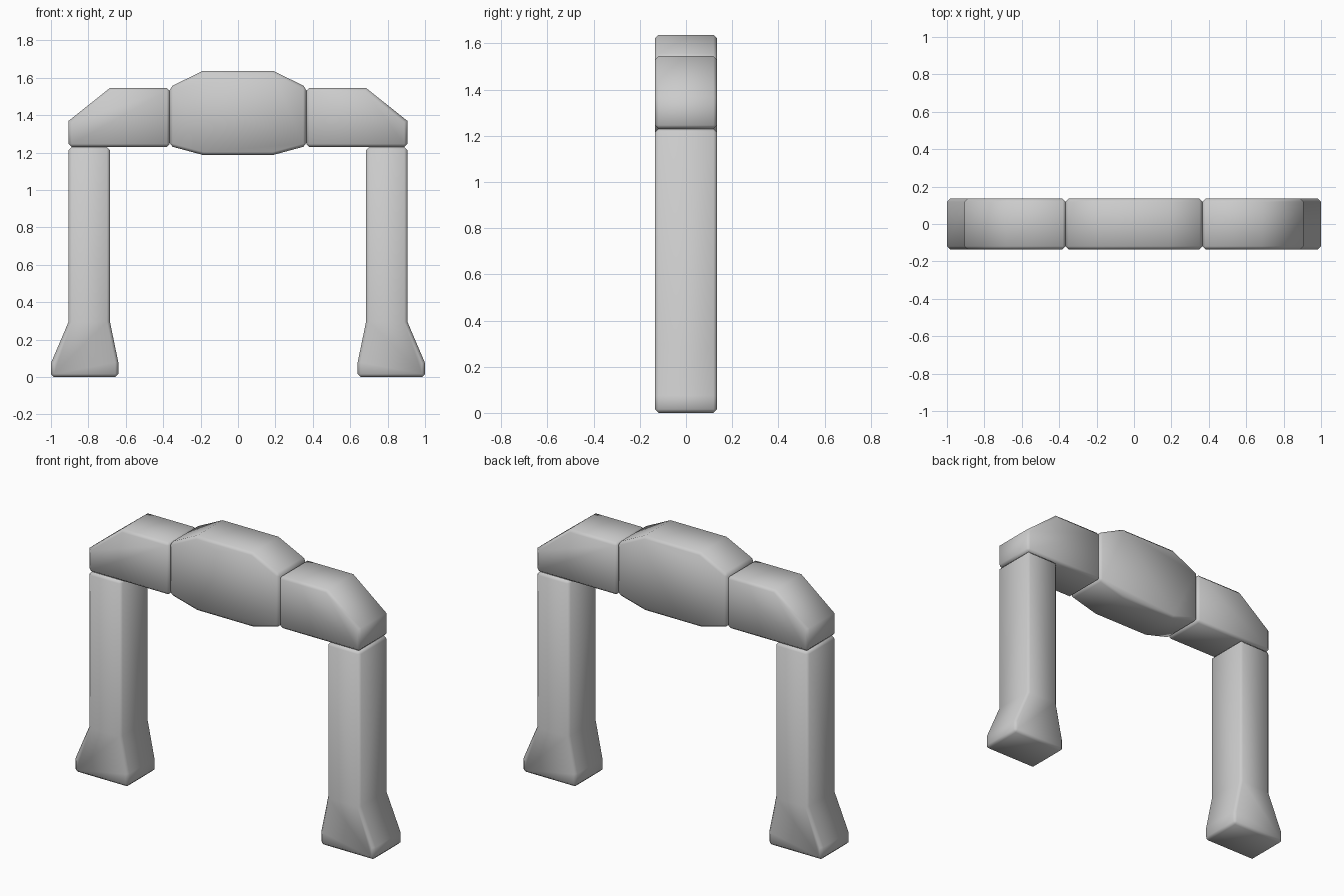
import bpy, bmesh, math

if "Cube" in bpy.data.objects:
    bpy.data.objects.remove(bpy.data.objects["Cube"])

HALF_DEPTH = 0.135


def slab(name, profile, side=1):
    """Extrude an x-z profile through the depth and chamfer its right-angled edges."""
    bm = bmesh.new()
    verts = [bm.verts.new((side * x, -HALF_DEPTH, z)) for x, z in profile]
    face = bm.faces.new(verts)
    ext = bmesh.ops.extrude_face_region(bm, geom=[face])
    moved = [v for v in ext["geom"] if isinstance(v, bmesh.types.BMVert)]
    bmesh.ops.translate(bm, verts=moved, vec=(0, 2 * HALF_DEPTH, 0))
    bmesh.ops.recalc_face_normals(bm, faces=bm.faces)
    sharp = [e for e in bm.edges if e.calc_face_angle(0) > math.radians(58)]
    bmesh.ops.bevel(bm, geom=sharp, offset=0.016, segments=1,
                    profile=0.5, affect='EDGES')
    for f in bm.faces:
        f.smooth = True
    mesh = bpy.data.meshes.new(name)
    bm.to_mesh(mesh)
    bm.free()
    obj = bpy.data.objects.new(name, mesh)
    bpy.context.collection.objects.link(obj)
    return obj


# Pillar with flared foot, and the sloped shoulder block above it
pillar = [(0.64, 0), (1.0, 0), (1.0, 0.075), (0.905, 0.297),
          (0.905, 1.23), (0.685, 1.23), (0.685, 0.297), (0.64, 0.08)]
shoulder = [(0.365, 1.23), (0.905, 1.23), (0.905, 1.37),
            (0.685, 1.545), (0.365, 1.545)]
for side, label in ((-1, "left"), (1, "right")):
    slab(label + "_pillar", pillar, side)
    slab(label + "_shoulder", shoulder, side)

# Larger octagonal keystone block in the middle
slab("keystone", [(-0.365, 1.235), (-0.187, 1.187), (0.187, 1.187), (0.365, 1.235),
                  (0.365, 1.55), (0.187, 1.637), (-0.187, 1.637), (-0.365, 1.55)])
